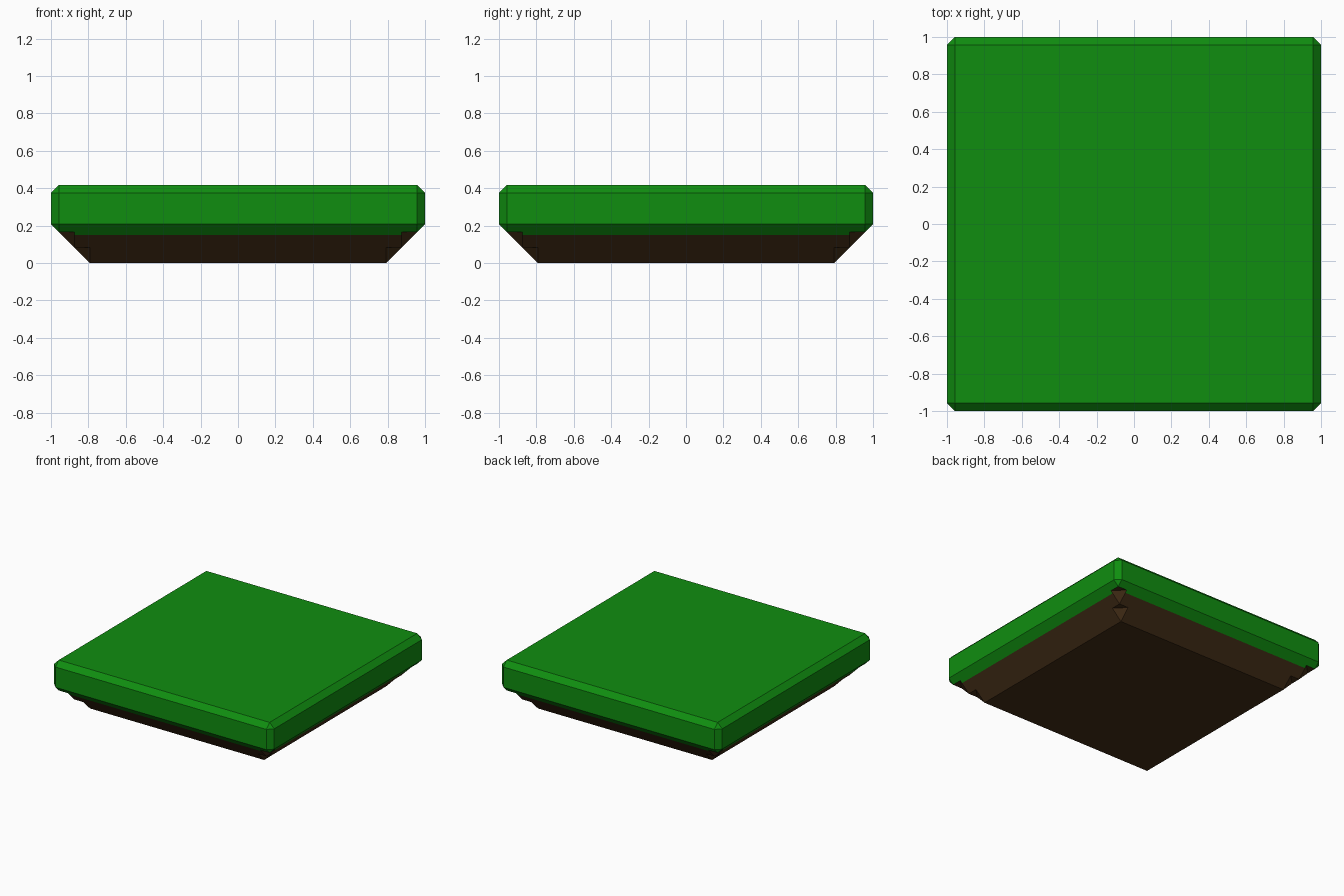
import bpy, bmesh

if "Cube" in bpy.data.objects:
    bpy.data.objects.remove(bpy.data.objects["Cube"])

U = 1 / 24  # voxel-like step the whole tile is built on


def ring(z, r, c):
    """Eight-point outline: half-width r, sides ending at c (c == r is a plain square)."""
    return [(r, -c, z), (r, c, z), (c, r, z), (-c, r, z),
            (-r, c, z), (-r, -c, z), (-c, -r, z), (c, -r, z)]


def band(bm, low, high, sides=True, corners=True):
    """Faces between two outlines; collapsed points turn corners into triangles."""
    for i in range(8):
        if not (sides if i % 2 == 0 else corners):
            continue
        j = (i + 1) % 8
        pts = list(dict.fromkeys([low[i], low[j], high[j], high[i]]))
        if len(pts) > 2:
            bm.faces.new([bm.verts.new(p) for p in pts])


def cap(bm, outline, flip=False):
    pts = list(dict.fromkeys(outline))
    bm.faces.new([bm.verts.new(p) for p in (pts[::-1] if flip else pts)])


def finish(bm, name, color):
    bmesh.ops.remove_doubles(bm, verts=bm.verts, dist=1e-5)
    mesh = bpy.data.meshes.new(name)
    bm.to_mesh(mesh)
    bm.free()
    mat = bpy.data.materials.new(name + "_color")
    mat.diffuse_color = color
    mat.use_nodes = True
    mat.node_tree.nodes["Principled BSDF"].inputs["Base Color"].default_value = mat.diffuse_color
    mesh.materials.append(mat)
    bpy.context.collection.objects.link(bpy.data.objects.new(name, mesh))


# Outlines from the ground up
base = ring(0, 19 * U, 19 * U)
step1 = ring(2 * U, 21 * U, 19 * U)
step1_sq = ring(2 * U, 21 * U, 21 * U)
seam = ring(0.15, 19 * U + 0.15, 21 * U)
step2 = ring(4 * U, 23 * U, 21 * U)
step2_sq = ring(4 * U, 23 * U, 23 * U)
wall_low = ring(5 * U, 1, 23 * U)
wall_high = ring(9 * U, 1, 23 * U)
top = ring(10 * U, 23 * U, 23 * U)

# Dirt underside with stepped corners
bm = bmesh.new()
cap(bm, base, flip=True)
band(bm, base, step1)
band(bm, step1, step1_sq, sides=False)
band(bm, step1_sq, seam)
band(bm, seam, step2, sides=False)
band(bm, step2, step2_sq, sides=False)
finish(bm, "dirt_base", (0.055, 0.026, 0.008, 1))

# Grass slab with chamfered rim
bm = bmesh.new()
band(bm, seam, step2, corners=False)
band(bm, step2_sq, wall_low)
band(bm, wall_low, wall_high)
band(bm, wall_high, top)
cap(bm, top)
finish(bm, "grass_slab", (0.005, 0.27, 0.005, 1))
